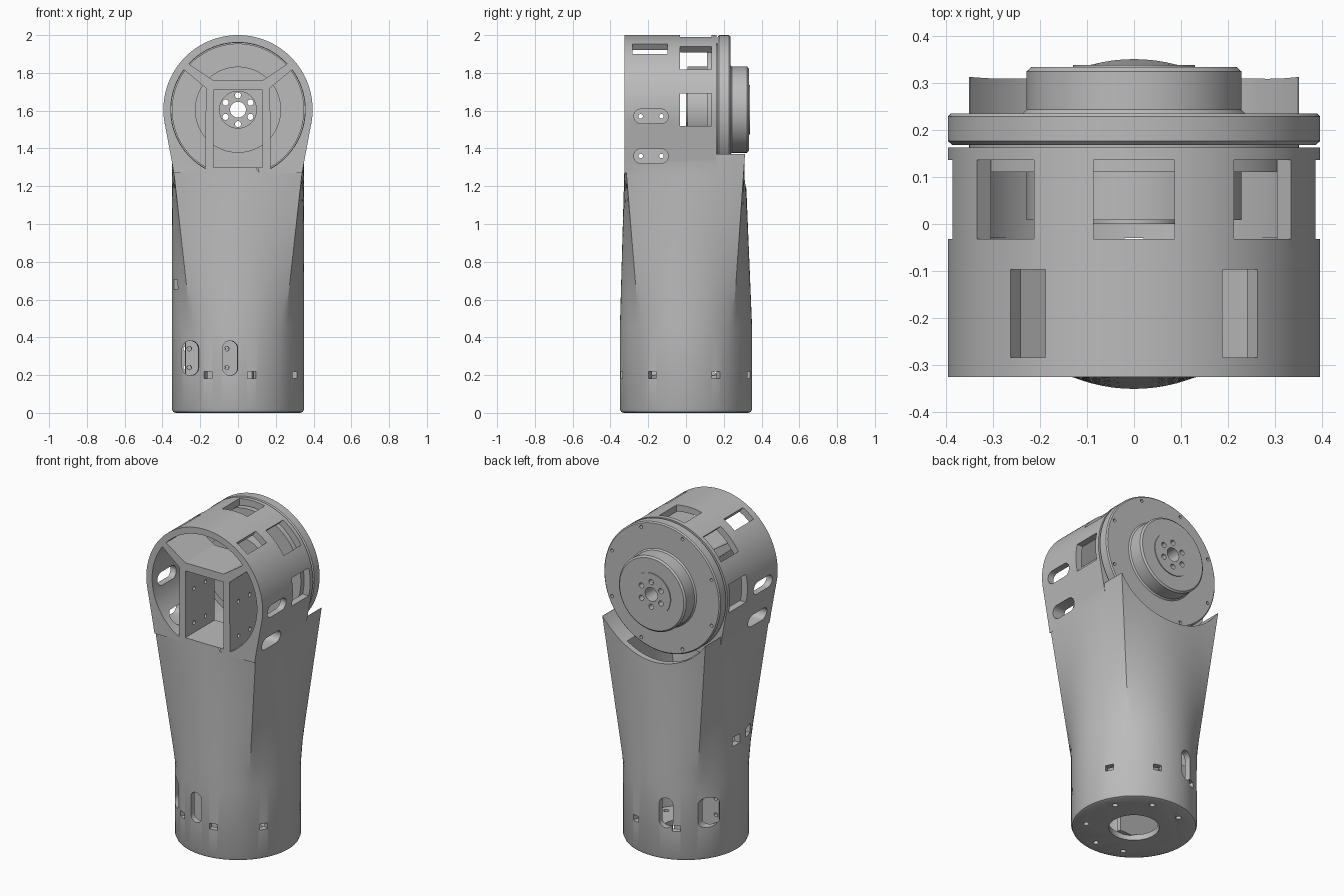
import bpy, bmesh
from math import sin, cos, pi, radians
from mathutils import Matrix, Vector

cube = bpy.data.objects.get("Cube")
if cube:
    bpy.data.objects.remove(cube, do_unlink=True)

grey = bpy.data.materials.new("plain_grey")
grey.use_nodes = True
COLOUR = (0.5, 0.5, 0.5, 1)
grey.diffuse_color = COLOUR
grey.node_tree.nodes["Principled BSDF"].inputs["Base Color"].default_value = COLOUR

HEAD_Z = 1.605
HEAD_R = 0.395


def from_rings(name, rings, closed=False):
    """Skin a list of point rings; cap the ends, or join last to first."""
    bm = bmesh.new()
    loops = [[bm.verts.new(p) for p in ring] for ring in rings]
    n = len(loops[0])
    pairs = list(zip(loops, loops[1:]))
    if closed:
        pairs.append((loops[-1], loops[0]))
    else:
        bm.faces.new(loops[0])
        bm.faces.new(loops[-1])
    for a, b in pairs:
        for i in range(n):
            j = (i + 1) % n
            bm.faces.new((a[i], a[j], b[j], b[i]))
    bmesh.ops.recalc_face_normals(bm, faces=bm.faces)
    mesh = bpy.data.meshes.new(name)
    bm.to_mesh(mesh)
    bm.free()
    mesh.materials.append(grey)
    obj = bpy.data.objects.new(name, mesh)
    bpy.context.scene.collection.objects.link(obj)
    return obj


def prism(name, outline, start, end, axis):
    """Extrude a 2D outline along an axis."""
    place = {"x": lambda u, v, a: (a, u, v),
             "y": lambda u, v, a: (u, a, v),
             "z": lambda u, v, a: (u, v, a)}[axis]
    return from_rings(name, [[place(u, v, a) for u, v in outline] for a in (start, end)])


def box(name, centre, size, turn=Matrix()):
    sx, sy, sz = (s / 2 for s in size)
    obj = prism(name, [(-sx, -sy), (sx, -sy), (sx, sy), (-sx, sy)], -sz, sz, "z")
    obj.data.transform(turn @ Matrix.Translation(centre))
    return obj


def arc(r, a0, a1, n, cx=0, cy=0):
    return [(cx + r * cos(radians(a0 + (a1 - a0) * i / n)),
             cy + r * sin(radians(a0 + (a1 - a0) * i / n))) for i in range(n + 1)]


def circle(r, cx=0, cy=0, n=16):
    return arc(r, 0, 360, n, cx, cy)[:-1]


def stadium(cx, cy, half, r, upright):
    if upright:
        return arc(r, 0, 180, 10, cx, cy + half) + arc(r, 180, 360, 10, cx, cy - half)
    return arc(r, -90, 90, 10, cx + half, cy) + arc(r, 90, 270, 10, cx - half, cy)


def boolean(target, tools, mode="DIFFERENCE"):
    for tool in tools:
        tool.hide_render = True
        mod = target.modifiers.new("cut", "BOOLEAN")
        mod.operation, mod.solver, mod.object = mode, "EXACT", tool
    graph = bpy.context.evaluated_depsgraph_get()
    graph.update()
    mesh = bpy.data.meshes.new_from_object(target.evaluated_get(graph))
    target.modifiers.clear()
    target.data = mesh
    for tool in tools:
        bpy.data.objects.remove(tool, do_unlink=True)


def smooth(obj):
    bpy.ops.object.select_all(action="DESELECT")
    obj.select_set(True)
    bpy.context.view_layer.objects.active = obj
    bpy.ops.object.shade_smooth_by_angle(angle=radians(28))


def section(z, inset=0):
    """Round below, blending to a sharp rectangle at the top."""
    t = max(0, (z - 0.45) / 0.92)
    ring = []
    for i in range(96):
        c, s = cos(2 * pi * i / 96), sin(2 * pi * i / 96)
        k = 1 / max(abs(c), abs(s))
        r = 0.35 - inset
        ring.append((r * c * (1 - t) + r * c * k * t,
                     r * s * (1 - t) + ((0.318 - inset) * s * k - 0.006) * t, z))
    return ring


# Lower tube and rounded head, joined
heights = [0.02, 0.45] + [0.45 + 0.92 * i / 8 for i in range(1, 9)]
body = from_rings("arm_housing", [section(0, 0.02), section(0.006, 0.006)]
                  + [section(z) for z in heights])
outline = arc(HEAD_R, -8, 188, 96, 0, HEAD_Z) + [(-0.352, 1.34), (-0.34, 1.27), (0.34, 1.27), (0.352, 1.34)]
boolean(body, [prism("head", outline, -0.325, 0.162, "y")], "UNION")

# Saddle under the drive disc, tube cavity and head cavity
boolean(body, [
    prism("saddle", circle(0.42, 0, HEAD_Z, 96), 0.162, 0.6, "y"),
    from_rings("tube_cavity", [section(z, 0.036) for z in (0.035, 0.45, 0.65, 0.85, 1.05, 1.24)]),
    prism("head_cavity", circle(0.354, 0, HEAD_Z, 96), -0.04, 0.3, "y"),
])

# Front pockets: two side segments, a top segment and the central box
cutters = []
for side in (1, -1):
    segment = arc(0.356, -61, 36.5, 30) + [(0.17, 0.115)]
    cutters.append(prism("side_pocket", [(side * x, z + HEAD_Z) for x, z in segment], -0.5, -0.03, "y"))
top = arc(0.356, 43, 137, 30) + [(-0.13, 0.155), (0.13, 0.155)]
cutters.append(prism("top_pocket", [(x, z + HEAD_Z) for x, z in top], -0.5, -0.03, "y"))
cutters.append(box("centre_pocket", (0, -0.25, 1.505), (0.26, 0.46, 0.41)))
cutters.append(box("cable_hole", (0, -0.06, 1.27), (0.04, 0.06, 0.12)))

# Windows around the head
for angle in range(0, 181, 45):
    turn = Matrix.Translation((0, 0.052, HEAD_Z)) @ Matrix.Rotation(radians(-angle), 4, "Y")
    cutters.append(box("head_window", (0.38, 0, 0), (0.14, 0.168, 0.172), turn))
for angle in (55, 125):
    turn = Matrix.Translation((0, -0.19, HEAD_Z)) @ Matrix.Rotation(radians(-angle), 4, "Y")
    cutters.append(box("front_window", (0.38, 0, 0), (0.14, 0.186, 0.09), turn))

# Side slots with screw holes in the box walls behind them
for z in (1.57, 1.36):
    for x0, x1 in ((0.21, 0.5), (-0.5, -0.21)):
        cutters.append(prism("side_slot", stadium(-0.185, z, 0.052, 0.039, False), x0, x1, "x"))
    for y in (-0.24, -0.13):
        cutters.append(prism("wall_hole", circle(0.012, y, z), -0.25, 0.25, "x"))

# Base plate holes with a nut window above each
cutters.append(prism("base_opening", circle(0.14, n=48), -0.1, 0.1, "z"))
for angle in (27, 72, 116, 243, 282, 329):
    a = radians(angle)
    cutters.append(prism("base_hole", circle(0.016, 0.27 * cos(a), 0.27 * sin(a)), -0.1, 0.1, "z"))
    cutters.append(box("nut_window", (0.34, 0, 0.2), (0.12, 0.046, 0.036), Matrix.Rotation(a, 4, "Z")))
for angle in (178, 202):
    cutters.append(box("cable_window", (0.34, 0, 0.68), (0.12, 0.07, 0.055),
                       Matrix.Rotation(radians(angle), 4, "Z")))

# Upright slots through the base, slightly turned
twist = Matrix.Rotation(radians(4.7), 4, "Z")
slots = (-0.27, -0.07)
for x in slots:
    slot = prism("base_slot", stadium(x, 0.29, 0.052, 0.04, True), -0.5, 0.5, "y")
    slot.data.transform(twist)
    cutters.append(slot)
boolean(body, cutters)
smooth(body)

# Bracket plates inside the base, with screw holes
for name, y in (("front_bracket", -0.12), ("back_bracket", 0.12)):
    plate = box(name, (-0.145, y, 0.24), (0.29, 0.025, 0.42))
    boolean(plate, [prism("screw_hole", circle(0.012, x, z), -0.3, 0.3, "y")
                    for x in slots for z in (0.24, 0.34)])
    plate.data.transform(twist)

# Drive unit: motor, disc and output hub turned as one profile (radius, depth)
profile = [(0.042, 0), (0.1, 0), (0.1, 0.008), (0.228, 0.008), (0.228, 0.11), (0.35, 0.11),
           (0.35, 0.168), (0.386, 0.168), (HEAD_R, 0.176), (HEAD_R, 0.228), (0.388, 0.235),
           (0.236, 0.235), (0.228, 0.243), (0.228, 0.324), (0.218, 0.333), (0.13, 0.333),
           (0.13, 0.338), (0.042, 0.338)]
drive = from_rings("drive_unit", [[(x, y, z) for x, z in circle(r, 0, HEAD_Z, 96)]
                                  for r, y in profile], closed=True)
holes = []
for i in range(6):
    a = radians(30 + 60 * i)
    holes.append(prism("hub_hole", circle(0.016, 0.076 * cos(a), HEAD_Z + 0.076 * sin(a)), -0.1, 0.5, "y"))
for i in range(8):
    a = radians(22.5 + 45 * i)
    holes.append(prism("rim_hole", circle(0.01, 0.366 * cos(a), HEAD_Z + 0.366 * sin(a)), 0.2, 0.5, "y"))
boolean(drive, holes)
smooth(drive)
